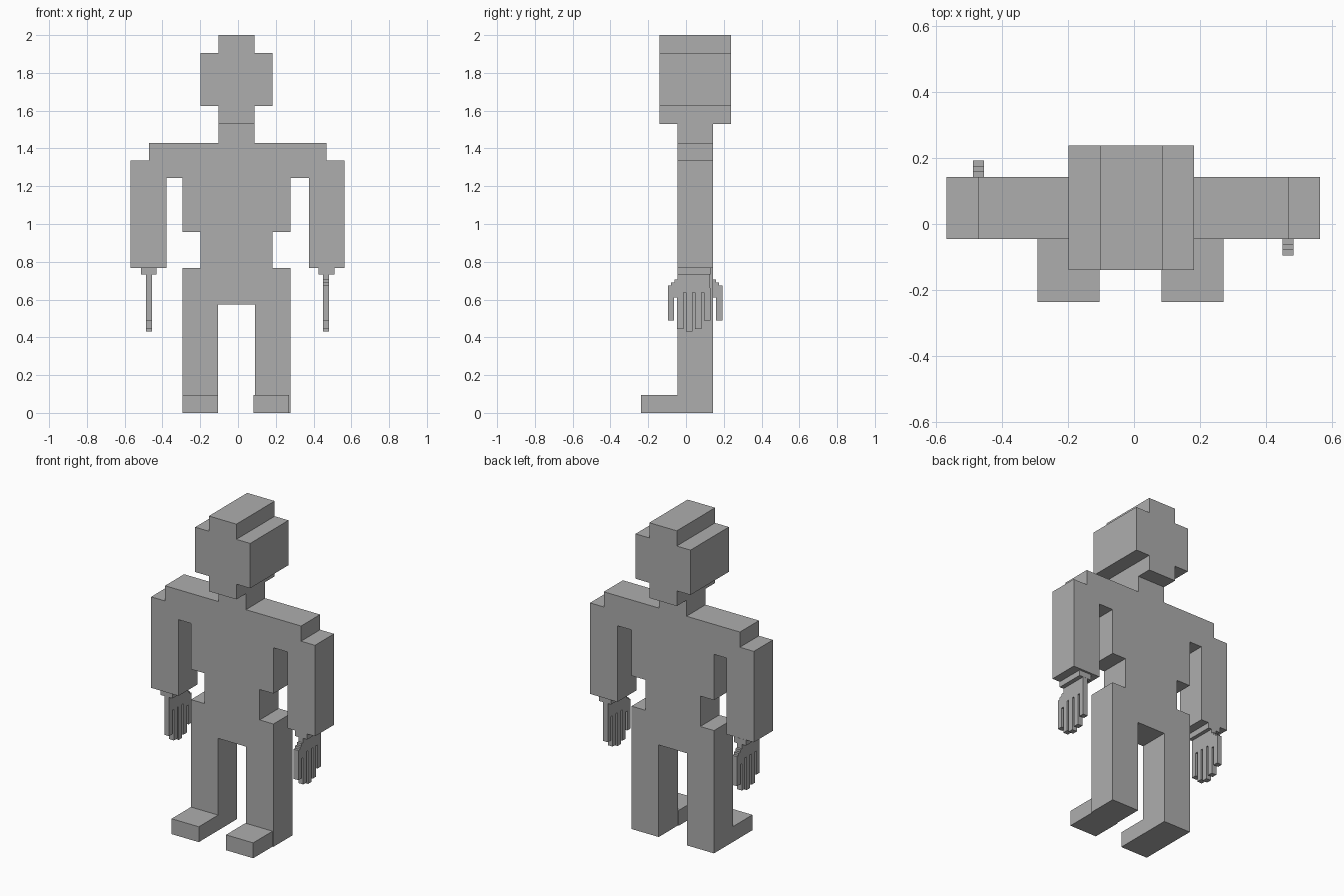
import bpy
import bmesh
from mathutils import Matrix, Vector

cube = bpy.data.objects.get("Cube")
if cube:
    bpy.data.objects.remove(cube, do_unlink=True)

grey = bpy.data.materials.new("plain grey")
grey.use_nodes = True
colour = (0.42, 0.42, 0.42, 1)
grey.diffuse_color = colour
grey.node_tree.nodes["Principled BSDF"].inputs["Base Color"].default_value = colour


def extrude(name, outline, axis, start, end):
    """Extrude a closed outline along x (outline is y, z) or y (outline is x, z)."""
    bm = bmesh.new()
    place = (lambda a, b: (start, a, b)) if axis == "x" else (lambda a, b: (a, start, b))
    face = bm.faces.new([bm.verts.new(place(a, b)) for a, b in outline])
    side = bmesh.ops.extrude_face_region(bm, geom=[face])
    step = Vector((end - start, 0, 0)) if axis == "x" else Vector((0, end - start, 0))
    moved = [v for v in side["geom"] if isinstance(v, bmesh.types.BMVert)]
    bmesh.ops.translate(bm, verts=moved, vec=step)
    bmesh.ops.recalc_face_normals(bm, faces=bm.faces)
    mesh = bpy.data.meshes.new(name)
    bm.to_mesh(mesh)
    bm.free()
    mesh.materials.append(grey)
    obj = bpy.data.objects.new(name, mesh)
    bpy.context.collection.objects.link(obj)
    return obj


def rect(a0, a1, b0, b1):
    return [(a0, b0), (a1, b0), (a1, b1), (a0, b1)]


def mirrored(half):
    """Complete a half outline; the trunk sits slightly off the arm centre."""
    def centre(x):
        return -0.008 if x < 0.3 else -0.002
    left = [(centre(x) + x, z) for x, z in half]
    right = [(centre(x) - x, z) for x, z in reversed(half)]
    return left + right


FRONT, BACK = -0.046, 0.142

# Body with neck, arms and legs, from the crotch round to the neck
body_half = [
    (0.097, 0.575), (0.097, 0), (0.285, 0), (0.285, 0.767), (0.19, 0.767),
    (0.19, 0.957), (0.285, 0.957), (0.285, 1.243), (0.377, 1.243),
    (0.377, 0.767), (0.566, 0.767), (0.566, 1.335), (0.47, 1.335),
    (0.47, 1.43), (0.095, 1.43), (0.095, 1.53),
]
extrude("body", mirrored(body_half), "y", FRONT, BACK)

# Feet
for name, x in (("left_foot", 0.177), ("right_foot", -0.199)):
    extrude(name, rect(x - 0.094, x + 0.094, 0, 0.096), "y", -0.237, FRONT)

# Head
head_half = [(0.095, 1.53), (0.095, 1.625), (0.19, 1.625),
             (0.19, 1.905), (0.095, 1.905), (0.095, 2)]
extrude("head", mirrored(head_half), "y", -0.14, 0.238)

# Hand outline: stepped thumb, then four fingers in a comb
hand = [
    (-0.046, 0.732), (-0.046, 0.705), (-0.062, 0.705), (-0.062, 0.69),
    (-0.079, 0.69), (-0.079, 0.675), (-0.095, 0.675), (-0.095, 0.49),
    (-0.063, 0.49), (-0.063, 0.612), (-0.047, 0.612),
]
for i, tip in enumerate((0.445, 0.43, 0.445, 0.49)):
    y = -0.047 + i * 0.0475
    root = 0.612 if i == 0 else 0.638
    hand += [(y, root - 0.001 if i == 0 else root), (y, tip),
             (y + 0.033, tip), (y + 0.033, 0.638)]
hand += [(0.128, 0.732)]

# The right hand is the left one turned half round the vertical axis
half_turn = Matrix.Translation((-0.004, 0.097, 0)) @ Matrix.Rotation(3.14159265, 4, "Z")
for name, turned in (("left", False), ("right", True)):
    parts = [
        extrude(name + "_hand", hand, "x", 0.45, 0.483),
        extrude(name + "_wrist", rect(FRONT, 0.129, 0.732, 0.767), "x", 0.427, 0.51),
    ]
    if turned:
        for part in parts:
            part.data.transform(half_turn)
